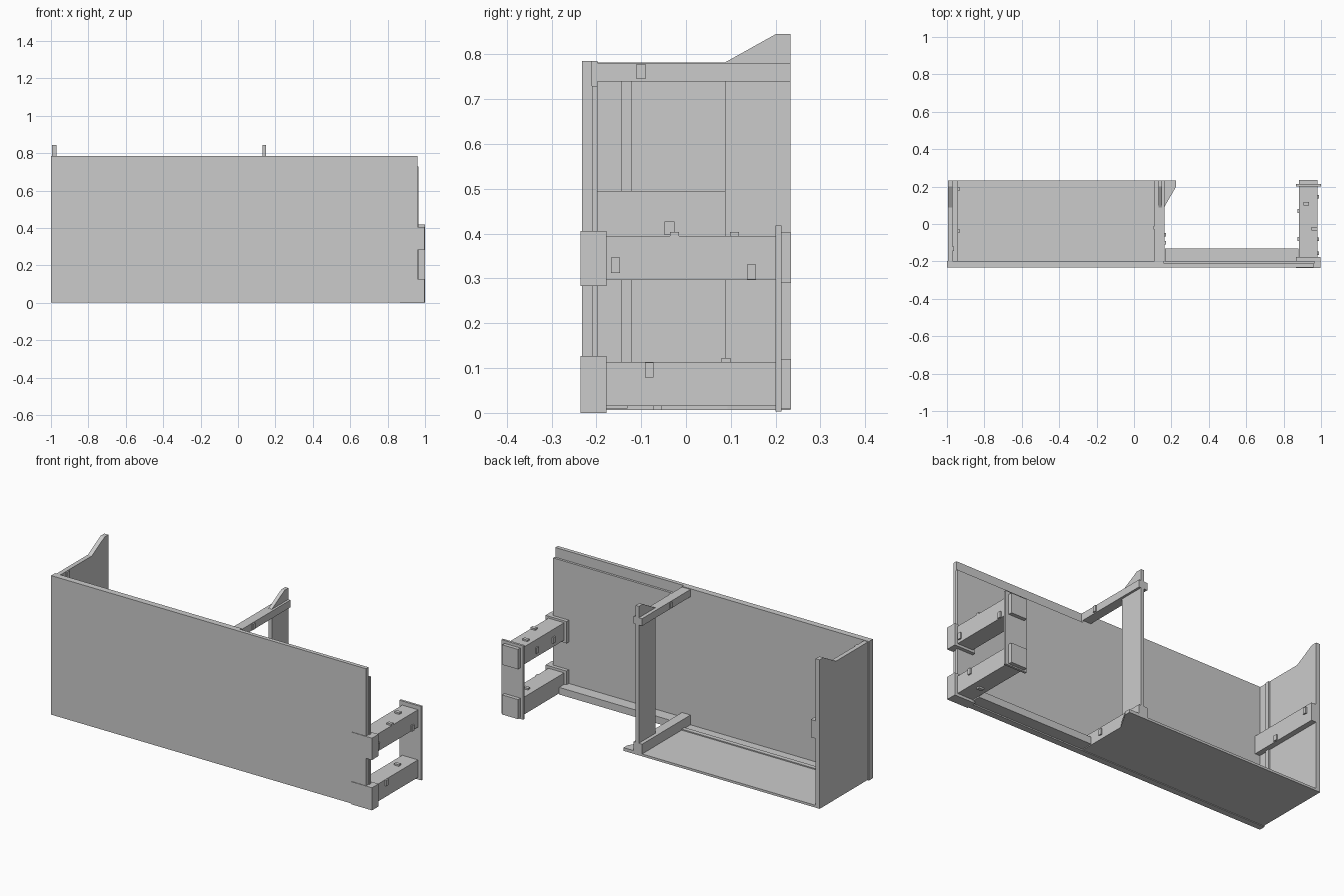
import bpy
import bmesh
from mathutils import Vector

if "Cube" in bpy.data.objects:
    bpy.data.objects.remove(bpy.data.objects["Cube"])


def box(name, x, y, z):
    """Box from (min, max) ranges on each axis."""
    bm = bmesh.new()
    bmesh.ops.create_cube(bm, size=1)
    lo, hi = zip(x, y, z)
    for v in bm.verts:
        v.co = Vector([lo[i] if v.co[i] < 0 else hi[i] for i in range(3)])
    return finish(name, bm)


def prism(name, pts, push):
    """Extrude a flat outline of 3D points along a vector."""
    bm = bmesh.new()
    face = bm.faces.new([bm.verts.new(p) for p in pts])
    ext = bmesh.ops.extrude_face_region(bm, geom=[face])
    verts = [g for g in ext["geom"] if isinstance(g, bmesh.types.BMVert)]
    bmesh.ops.translate(bm, verts=verts, vec=push)
    bmesh.ops.recalc_face_normals(bm, faces=bm.faces)
    return finish(name, bm)


def finish(name, bm):
    mesh = bpy.data.meshes.new(name)
    bm.to_mesh(mesh)
    bm.free()
    ob = bpy.data.objects.new(name, mesh)
    bpy.context.collection.objects.link(ob)
    return ob


BACK, INNER = 0.233, -0.197

# Long front panel with a slightly lower inner skin on the open right half
box("front_panel", (-1, 0.16), (-0.232, INNER), (0.003, 0.785))
box("front_panel_right", (0.16, 0.96), (-0.232, -0.21), (0.003, 0.785))
box("front_inner_skin", (0.16, 0.965), (-0.21, INNER), (0.003, 0.73))
box("front_bottom_rail", (0.165, 0.88), (INNER, -0.13), (0.01, 0.05))

# Floor of the left bay with its two raised strips
box("floor", (-0.97, 0.13), (INNER, BACK), (0.007, 0.02))
box("floor_strip", (-0.97, 0.11), (-0.143, -0.118), (0.02, 0.026))

# Left wall with raised back ear, inner rail and corner strip
wall = [(INNER, 0.007), (BACK, 0.007), (BACK, 0.845), (0.2, 0.845),
        (0.087, 0.782), (INNER, 0.782)]
prism("left_wall", [(-0.995, y, z) for y, z in wall], (0.025, 0, 0))
box("left_wall_rail", (-0.97, -0.94), (INNER, BACK), (0.395, 0.495))
box("left_wall_strip", (-0.97, -0.962), (-0.145, -0.12), (0.02, 0.78))
box("left_rail_tab_front", (-0.94, -0.932), (-0.048, -0.026), (0.397, 0.427))
box("left_rail_tab_back", (-0.94, -0.932), (0.177, 0.197), (0.45, 0.485))

# Middle open frame: eared back post, two rails and a wedge foot
post = [(0.087, 0.007), (BACK, 0.007), (BACK, 0.845), (0.2, 0.845), (0.087, 0.782)]
prism("middle_post", [(0.13, y, z) for y, z in post], (0.02, 0, 0))
for name, z in (("top", (0.74, 0.781)), ("bottom", (0.007, 0.075))):
    box(f"middle_{name}_rail", (0.11, 0.163), (INNER, BACK), z)
foot = [(0.16, 0.087), (0.225, 0.2), (0.225, BACK), (0.16, BACK)]
prism("middle_wedge_foot", [(x, y, 0.007) for x, y in foot], (0, 0, 0.018))
box("middle_tab_upper", (0.163, 0.171), (-0.11, -0.09), (0.745, 0.778))
box("middle_tab_lower", (0.163, 0.171), (-0.068, -0.048), (0.03, 0.062))
box("middle_tab_inner", (0.105, 0.11), (-0.03, -0.01), (0.745, 0.775))

# Right leg frame: two rails with front blocks and back pads
for name, rail, block, pad in (
        ("lower", (0.015, 0.113), (0.0, 0.127), (0.01, 0.12)),
        ("upper", (0.297, 0.395), (0.283, 0.406), (0.29, 0.402))):
    box(f"right_{name}_rail", (0.882, 0.98), (-0.18, 0.205), rail)
    box(f"right_{name}_front_block", (0.867, 0.998), (-0.235, -0.177), block)
    box(f"right_{name}_back_pad", (0.882, 0.98), (0.212, 0.234), pad)
box("right_back_plate", (0.865, 1.0), (0.2, 0.213), (0.003, 0.418))

# Small tabs on the leg frame: side, y centre, z range
side_tabs = [(0.98, -0.157, (0.312, 0.347)), (0.98, 0.146, (0.298, 0.331)),
             (0.98, -0.082, (0.079, 0.112)), (0.874, 0.07, (0.32, 0.353)),
             (0.874, -0.08, (0.32, 0.353))]
for i, (x, y, z) in enumerate(side_tabs):
    box(f"right_side_tab_{i}", (x, x + 0.008), (y - 0.01, y + 0.01), z)
top_tabs = [(0.92, 0.108, 0.395), (0.965, -0.026, 0.395),
            (0.93, 0.089, 0.113), (0.93, -0.064, 0.006)]
for i, (x, y, z) in enumerate(top_tabs):
    box(f"right_top_tab_{i}", (x - 0.015, x + 0.015), (y - 0.01, y + 0.01), (z, z + 0.009))
